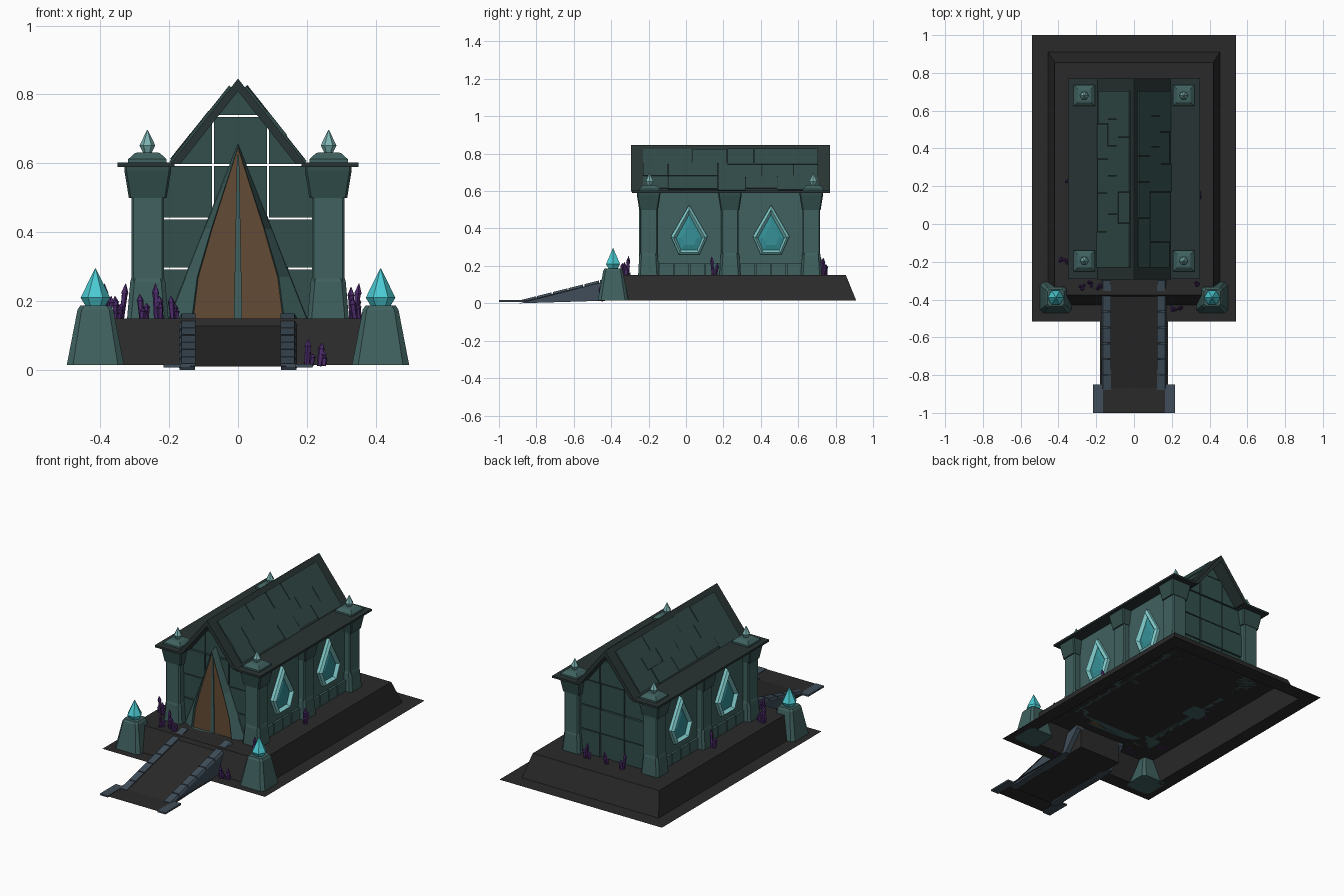
import bpy, bmesh, math, random
from mathutils import Vector, Matrix

if "Cube" in bpy.data.objects:
    bpy.data.objects.remove(bpy.data.objects["Cube"])

random.seed(4)


def mat(name, *c):
    m = bpy.data.materials.new(name)
    m.diffuse_color = (*c, 1)
    m.use_nodes = True
    m.node_tree.nodes["Principled BSDF"].inputs["Base Color"].default_value = m.diffuse_color
    return m


STONE = mat("dark_stone", .024, .023, .023)
TEAL = mat("teal_stone", .05, .12, .115)
WALL = mat("dark_teal", .032, .078, .072)
ROOF = mat("roof_teal", .03, .068, .064)
TRIM = mat("roof_trim", .022, .034, .033)
SLATE = mat("slate", .05, .075, .1)
WOOD = mat("wood", .125, .07, .035)
CYAN = mat("cyan_crystal", .07, .6, .65)
PALE = mat("pale_crystal", .2, .45, .44)
GLASS = mat("window_glass", .035, .28, .31)
FRAME = mat("window_frame", .22, .6, .6)
PURPLE = mat("purple_crystal", .075, .025, .15)


def finish(name, bm, m):
    bmesh.ops.recalc_face_normals(bm, faces=bm.faces)
    me = bpy.data.meshes.new(name)
    bm.to_mesh(me)
    bm.free()
    me.materials.append(m)
    o = bpy.data.objects.new(name, me)
    bpy.context.collection.objects.link(o)
    return o


def loft(name, rings, m, caps=(True, True)):
    """Join equal-length closed rings of points, optionally capping the ends."""
    bm = bmesh.new()
    rows = [[bm.verts.new(p) for p in r] for r in rings]
    n = len(rows[0])
    for a, b in zip(rows, rows[1:]):
        for i in range(n):
            j = (i + 1) % n
            bm.faces.new((a[i], a[j], b[j], b[i]))
    if caps[0]:
        bm.faces.new(rows[0])
    if caps[1]:
        bm.faces.new(rows[-1])
    return finish(name, bm, m)


def box(name, x0, x1, y0, y1, z0, z1, m):
    return loft(name, [rect(x0, x1, y0, y1, z) for z in (z0, z1)], m)


def rect(x0, x1, y0, y1, z):
    return [(x0, y0, z), (x1, y0, z), (x1, y1, z), (x0, y1, z)]


def octo(cx, cy, hx, hy, z, c=.012):
    """Rectangle with chamfered corners."""
    q = [(hx, hy - c), (hx - c, hy), (c - hx, hy), (-hx, hy - c),
         (-hx, c - hy), (c - hx, -hy), (hx - c, -hy), (hx, c - hy)]
    return [(cx + x, cy + y, z) for x, y in q]


def crystal(name, base, profile, sides, m, tilt=(0, 0), turn=0):
    rings = [[(r * math.cos(2 * math.pi * i / sides + turn),
               r * math.sin(2 * math.pi * i / sides + turn), z) for i in range(sides)]
             for r, z in profile]
    o = loft(name, rings, m)
    o.data.transform(Matrix.Translation(base) @ Matrix.Rotation(tilt[0], 4, 'X')
                     @ Matrix.Rotation(tilt[1], 4, 'Y'))


# Ground plate rising into the sloped plinth, open underneath
loft("plinth", [rect(-.54, .54, -.515, 1, .015), rect(-.455, .455, -.43, .91, .015),
                rect(-.42, .42, -.375, .855, .15)], STONE, (False, True))
loft("path_plate", [rect(-.18, .18, -1, -.515, .015), rect(-.17, .17, -.99, -.515, .015)], STONE)

# Entrance ramp with stone curbs
SLOPE = [(-.89, .012), (-.30, .15)]
loft("ramp", [[(x, -.89, .01), (x, -.30, .148), (x, -.30, .015)] for x in (-.14, .14)], STONE)
for s in (-1, 1):
    loft("ramp_curb", [[(s * x, -.89, 0), (s * x, -.30, .15), (s * x, -.30, .13), (s * x, -.40, .015)]
                       for x in (.125, .17)], SLATE)
    for i in range(7):
        ys = [-.88 + .084 * i, -.88 + .084 * i + .078]
        zs = [.003 + (y + .89) * .25 for y in ys]
        loft("curb_block", [[(s * x, ys[0], zs[0]), (s * x, ys[1], zs[1]),
                             (s * (x + d), ys[1], zs[1] + .013), (s * (x + d), ys[0], zs[0] + .013)]
                            for x, d in ((.127, -.004), (.172, -.008))], SLATE)
    box("path_end_stone", *sorted((s * .165, s * .217)), -1, -.85, .008, .018, SLATE)

# Front pedestals with cyan crystals
for s in (-1, 1):
    c = (s * .414, -.39)
    loft("pedestal", [octo(*c, .083, .082, .015, .018), octo(*c, .052, .052, .175, .012),
                      octo(*c, .044, .044, .187, .012)], TEAL)
    crystal("pedestal_crystal", (*c, .185), [(.028, 0), (.043, .025), (.001, .11)], 6, CYAN)

# Side walls, skirting slabs, pillars, windows
KITE = [(0, .527), (-.098, .357), (-.055, .26), (.055, .26), (.098, .357)]
INNER = [(0, .475), (-.07, .348), (-.043, .284), (.043, .284), (.07, .348)]
for s in (-1, 1):
    box("side_wall", *sorted((s * .25, s * .272)), -.2, .68, .15, .592, TEAL)
    for y in (-.2, .235, .67):
        c = (s * .262, y)
        loft("pillar_base", [octo(*c, .06, .056, .15), octo(*c, .051, .05, .255), octo(*c, .045, .044, .277)], TEAL)
        loft("pillar_shaft", [octo(*c, .047, .047, z, .006) for z in (.25, .51)], TEAL)
        loft("pillar_cap", [octo(*c, .055, .05, .5, .006), octo(*c, .068, .063, .58, .006),
                            octo(*c, .068, .063, .592, .006)], WALL)
    for y0 in (-.145, .292):
        for i in range(4):
            y = y0 + i * .083
            box("skirting_slab", *sorted((s * .26, s * .285)), y, y + .077, .15, .215, TEAL)
    for cy in (.017, .455):
        def ring(pts, x):
            return [(s * x, cy + y, z) for y, z in pts]
        mid = [((a + c) / 2, (b + d) / 2) for (a, b), (c, d) in zip(KITE, INNER)]
        loft("window_frame", [ring(KITE, .268), ring(KITE, .29), ring(mid, .302), ring(INNER, .282)],
             FRAME, (True, False))
        core = [(y * .6, .355 + (z - .355) * .6) for y, z in INNER]
        loft("window_glass", [ring(INNER, .282), ring(core, .29)], GLASS, (False, True))
    # Roof finials on the four corners
    for y in (-.195, .68):
        c = (s * .263, y)
        loft("finial_base", [rect(c[0] - r, c[0] + r, y - r, y + r, z)
                             for r, z in ((.056, .6), (.056, .612), (.036, .63), (.026, .632))], TEAL)
        crystal("finial_crystal", (*c, .63), [(.012, 0), (.023, .022), (.001, .067)], 6, PALE)


# Gable walls made of stone panels, trimmed to the roof slope
def gable(y0, y1):
    zs, xs = [.15, .295, .44, .595, .737, .83], [-.225, -.073, .087, .225]
    for z0, z1 in zip(zs, zs[1:]):
        for x0, x1 in ([(-.225, .225)] if z0 > .7 else zip(xs, xs[1:])):
            bm = bmesh.new()
            bmesh.ops.create_cube(bm, size=1)
            g = .003
            j = random.uniform(0, .006)
            for v in bm.verts:
                v.co = Vector((x0 + g if v.co.x < 0 else x1 - g, y0 - j if v.co.y < 0 else y1 + j,
                               z0 + g if v.co.z < 0 else z1 - g))
            if z0 > .5:
                for s in (-1, 1):
                    cut = bmesh.ops.bisect_plane(bm, geom=bm.verts[:] + bm.edges[:] + bm.faces[:],
                                                 plane_co=(0, 0, .825), plane_no=(s * .245, 0, .195),
                                                 clear_outer=True)
                    bmesh.ops.holes_fill(bm, edges=[e for e in bm.edges if e.is_boundary])
            finish("gable_panel", bm, WALL)


gable(-.205, -.18)
gable(.66, .685)

# Pointed entrance: flared frame, curved wooden leaves, centre strip
OUT = [(-.205, .15), (-.105, .4), (0, .657), (.105, .4), (.205, .15)]
DOOR = [(-.13, .15), (-.115, .27), (-.075, .41), (0, .645), (.075, .41), (.115, .27), (.13, .15)]
OUTER = [(-.205, .15), (-.156, .27), (-.1, .41), (0, .657), (.1, .41), (.156, .27), (.205, .15)]
loft("door_frame", [[(x, -.19, z) for x, z in OUTER], [(x * .97, -.215, z) for x, z in OUTER],
                    [(x * 1.03, -.252, z) for x, z in DOOR], [(x, -.235, z) for x, z in DOOR]],
     TEAL, (True, False))
loft("door", [[(x, y, z) for x, z in DOOR] for y in (-.2, -.238)], WOOD)
loft("door_strip", [[(-.012, y, .15), (.012, y, .15), (.003, y, .625), (-.003, y, .625)]
                    for y in (-.22, -.243)], TEAL)

# Roof: flat eaves, steep slabs and staggered tiles
for s in (-1, 1):
    box("eave", *sorted((s * .185, s * .35)), -.29, .77, .59, .602, TRIM)
    loft("roof_slab", [[(s * .197, y, .598), (0, y, .846), (0, y, .81), (s * .168, y, .598)]
                       for y in (-.295, .77)], TRIM)
    d, n = Vector((s * .197, 0, -.248)), Vector((s * .248, 0, .197)).normalized()
    for r, (t0, t1) in enumerate(((.1, .42), (.40, .69), (.67, .96))):
        y = -.23
        while y < .69:
            y2 = min(y + random.uniform(.13, .3), .705)
            if y2 > .63:
                y2 = .705
            k, h = random.uniform(-.025, .025), random.uniform(.005, .01)
            top = Vector((0, 0, .846))
            quad = [(t0, y), (t0, y2), (t1 + k, y2), (t1 + k, y)]
            loft("roof_tile", [[top + d * t + Vector((0, q, 0)) + n * o for t, q in quad]
                               for o in (-.005, h)], ROOF)
            y = y2 + .003

# Purple crystal clusters around the building: x, y, ground height, size
SPOTS = [(-.28, -.33, .15, .07), (-.237, -.315, .15, .1), (-.19, -.345, .15, .065), (-.385, -.18, .15, .1),
         (-.36, -.19, .15, .055), (.2, -.455, .015, .075), (.236, -.45, .015, .065),
         (.338, .145, .15, .1), (-.338, .235, .15, .1), (.14, .735, .15, .09),
         (.02, .735, .15, .07), (-.1, .735, .15, .09), (.33, -.31, .15, .09)]
for x, y, z, h in SPOTS:
    for i in range(3):
        k = h * (1, .65, .45)[i]
        a = random.uniform(0, 6.28)
        o = 0 if i == 0 else .014
        crystal("purple_crystal", (x + o * math.cos(a), y + o * math.sin(a), z - .003),
                [(.007, 0), (.009, k * .72), (.011, k * .78), (.001, k * 1.05)], 5, PURPLE,
                (random.uniform(-.15, .15), random.uniform(-.15, .15)), a)
